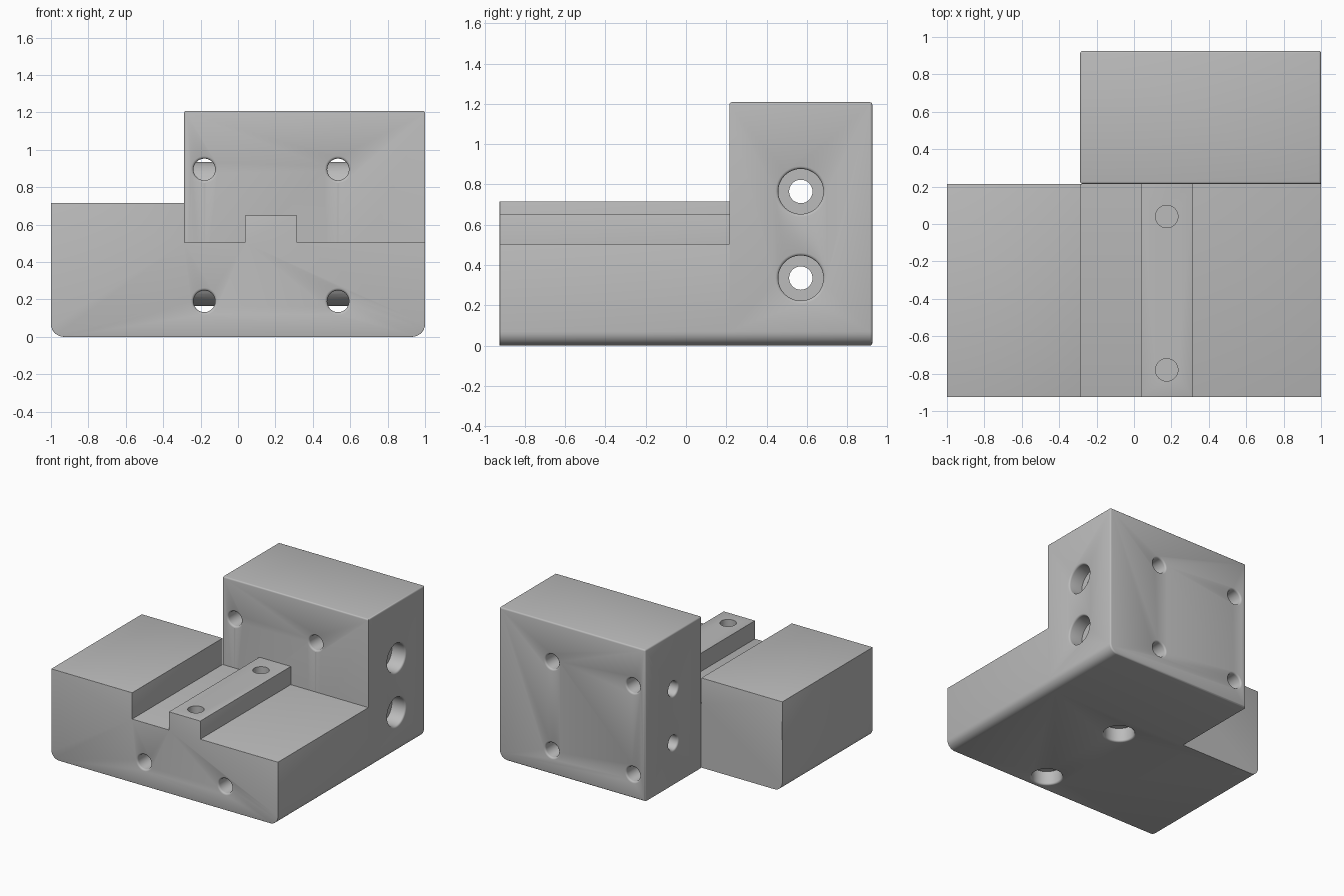
import bpy, bmesh, math
from mathutils import Vector

if "Cube" in bpy.data.objects:
    bpy.data.objects.remove(bpy.data.objects["Cube"], do_unlink=True)

GREY = (0.5, 0.5, 0.5, 1)
grey = bpy.data.materials.new("plain grey")
grey.use_nodes = True
grey.diffuse_color = GREY
grey.node_tree.nodes["Principled BSDF"].inputs["Base Color"].default_value = GREY

SEAM, FRONT, BACK = 0.215, -0.925, 0.925   # depth positions
STEP, BEVEL = -0.288, 0.012


def finish(bm, name):
    bmesh.ops.recalc_face_normals(bm, faces=bm.faces)
    mesh = bpy.data.meshes.new(name)
    bm.to_mesh(mesh)
    bm.free()
    mesh.materials.append(grey)
    ob = bpy.data.objects.new(name, mesh)
    bpy.context.collection.objects.link(ob)
    return ob


def corner(cx, cz, r, start):
    """Quarter-round points for a profile corner."""
    return [(cx + r * math.cos(start + i * math.pi / 16),
             cz + r * math.sin(start + i * math.pi / 16)) for i in range(9)]


def extrude(name, profile, y0, y1, keep_sharp):
    """Extrude an x-z profile along y and soften its convex edges."""
    bm = bmesh.new()
    face = bm.faces.new([bm.verts.new((x, y0, z)) for x, z in profile])
    new = bmesh.ops.extrude_face_region(bm, geom=[face])["geom"]
    moved = [v for v in new if isinstance(v, bmesh.types.BMVert)]
    bmesh.ops.translate(bm, vec=(0, y1 - y0, 0), verts=moved)
    bmesh.ops.recalc_face_normals(bm, faces=bm.faces)
    edges = [e for e in bm.edges
             if e.calc_face_angle_signed() > 0.6 and not keep_sharp(e)]
    bmesh.ops.bevel(bm, geom=edges, offset=BEVEL, segments=3, profile=0.5,
                    affect='EDGES', clamp_overlap=True)
    return finish(bm, name)


def revolve(name, origin, direction, profile, sides=48):
    """Closed solid of revolution from (radius, distance) pairs."""
    bm = bmesh.new()
    turn = Vector((0, 0, 1)).rotation_difference(Vector(direction))
    rings = []
    for r, t in profile:
        ring = []
        for i in range(sides):
            a = math.tau * i / sides
            p = turn @ Vector((r * math.cos(a), r * math.sin(a), t))
            ring.append(bm.verts.new(p + Vector(origin)))
        rings.append(ring)
    for a, b in zip(rings, rings[1:]):
        for i in range(sides):
            j = (i + 1) % sides
            bm.faces.new((a[i], a[j], b[j], b[i]))
    bm.faces.new(rings[0])
    bm.faces.new(rings[-1])
    return finish(bm, name)


def rim(r, f=0.014):
    """Rounded mouth that narrows down to radius r."""
    return [(r + f, -0.02)] + [(r + f - f * math.sin(a), f - f * math.cos(a))
                               for a in (0, math.pi / 6, math.pi / 3, math.pi / 2)]


def combine(target, other, operation):
    """Apply one boolean and drop the helper solid."""
    mod = target.modifiers.new(operation, 'BOOLEAN')
    mod.operation, mod.object, mod.solver = operation, other, 'EXACT'
    graph = bpy.context.evaluated_depsgraph_get()
    mesh = bpy.data.meshes.new_from_object(target.evaluated_get(graph))
    target.modifiers.clear()
    target.data = mesh
    bpy.data.objects.remove(other, do_unlink=True)


def at_seam(e):
    return all(abs(v.co.y - SEAM) < 1e-4 for v in e.verts)


def middle(e):
    return (e.verts[0].co + e.verts[1].co) / 2


# Stepped front section with ledge, channel and rail
left_round = corner(-0.93, 0.07, 0.07, math.pi)
right_round = corner(0.93, 0.07, 0.07, 1.5 * math.pi)
front_profile = left_round + right_round + [
    (1, 0.505), (0.315, 0.505), (0.315, 0.65), (0.038, 0.65),
    (0.038, 0.505), (STEP + 0.002, 0.505), (STEP + 0.002, 0.715), (-1, 0.715)]
body = extrude("stepped_mount_block", front_profile, FRONT, SEAM,
               lambda e: at_seam(e) and (middle(e).x > -0.6 or middle(e).z < 0.1))

# Tall rear block
rear_profile = [(STEP, 0)] + right_round + [(1, 1.208), (STEP, 1.208)]
rear = extrude("tall_rear_block", rear_profile, SEAM, BACK,
               lambda e: (at_seam(e) and (middle(e).z < 0.1 or middle(e).x > 0.9))
               or (middle(e).z < 0.01 and middle(e).y < BACK - 0.01))
combine(body, rear, 'UNION')

# Four long bolt holes running front to back
for x in (-0.18, 0.535):
    for z, y in ((0.19, FRONT), (0.895, SEAM)):
        length = BACK - y
        ends = rim(0.058)
        cut = ends + [(r, length - t) for r, t in reversed(ends)]
        combine(body, revolve("bolt_hole", (x, y, z), (0, 1, 0), cut), 'CUT' and 'DIFFERENCE')

# Cross holes: solid sleeve inside the block, then counterbored bore
for z in (0.335, 0.765):
    sleeve = revolve("sleeve", (0.98, 0.57, z), (-1, 0, 0), [(0.171, 0), (0.171, 1.25)])
    combine(body, sleeve, 'UNION')
    length = 1 - STEP
    ends = rim(0.058)
    cut = rim(0.112) + [(0.112, 0.12), (0.058, 0.12)]
    cut += [(r, length - t) for r, t in reversed(ends)]
    combine(body, revolve("cross_hole", (1, 0.57, z), (-1, 0, 0), cut), 'DIFFERENCE')

# Rail holes from above and wide blind pockets from below
for y in (0.04, -0.78):
    top = revolve("rail_hole", (0.175, y, 0.7), (0, 0, -1), [(0.06, 0), (0.06, 0.58)])
    combine(body, top, 'DIFFERENCE')
    pocket = revolve("pocket", (0.175, y, 0), (0, 0, 1), rim(0.112) + [(0.112, 0.11)])
    combine(body, pocket, 'DIFFERENCE')

# Smooth rounded edges, keep the flat faces crisp
bpy.ops.object.select_all(action='DESELECT')
body.select_set(True)
bpy.context.view_layer.objects.active = body
bpy.ops.object.shade_smooth_by_angle(angle=math.radians(32))
